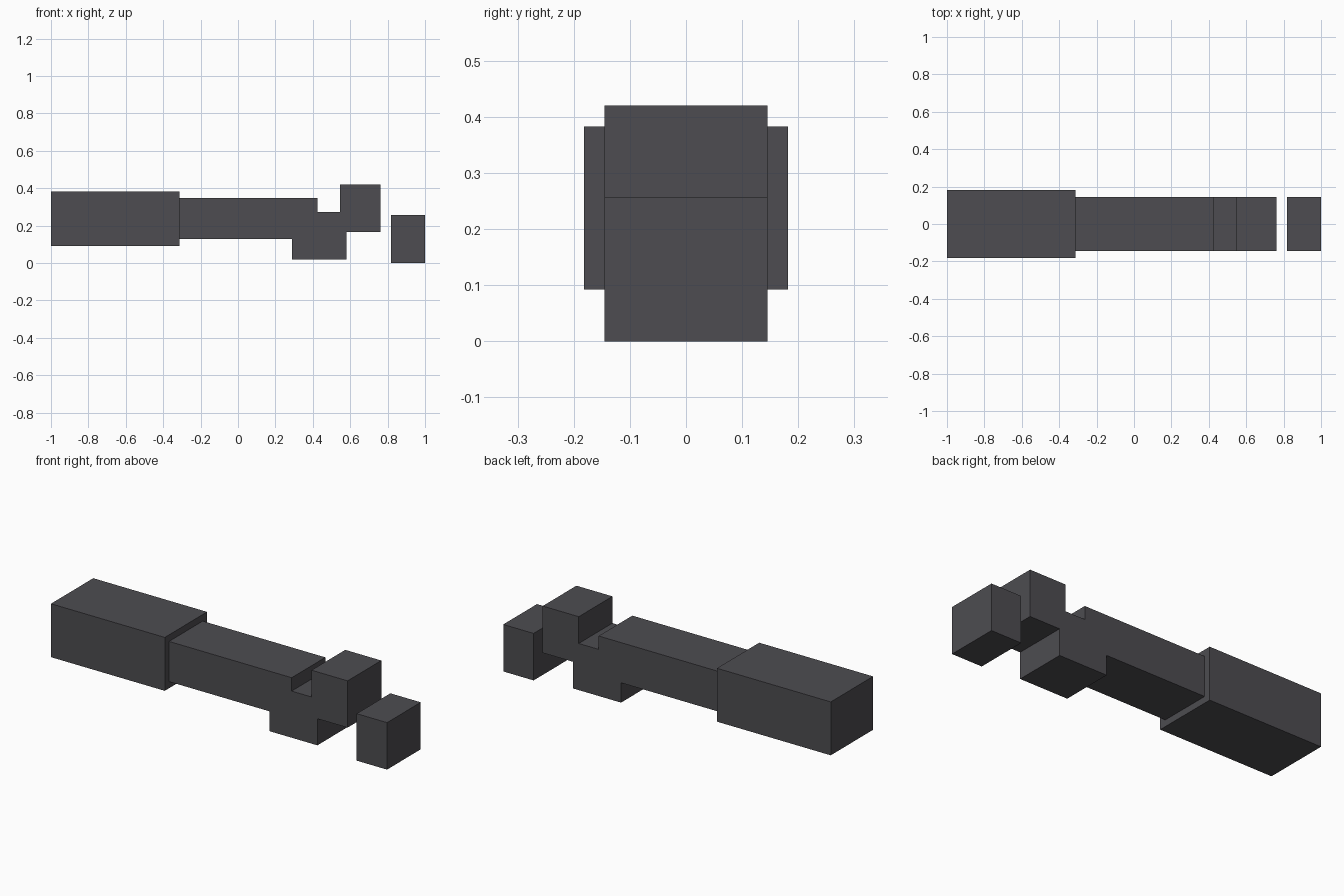
import bpy
import bmesh
from mathutils import Matrix, Vector

default_cube = bpy.data.objects.get("Cube")
if default_cube:
    bpy.data.objects.remove(default_cube, do_unlink=True)

# Single dark grey finish
DARK = (0.075, 0.073, 0.082, 1.0)
dark_grey = bpy.data.materials.new("dark_grey")
dark_grey.use_nodes = True
dark_grey.diffuse_color = DARK
shader = next(n for n in dark_grey.node_tree.nodes if n.type == "BSDF_PRINCIPLED")
shader.inputs["Base Color"].default_value = DARK


def add_block(name, x_range, z_range, half_depth):
    """Flat-sided block spanning the given ranges, centred on y = 0."""
    (x0, x1), (z0, z1) = x_range, z_range
    centre = Vector(((x0 + x1) / 2, 0, (z0 + z1) / 2))
    size = (x1 - x0, 2 * half_depth, z1 - z0, 1)
    bm = bmesh.new()
    bmesh.ops.create_cube(bm, size=1,
                          matrix=Matrix.Translation(centre) @ Matrix.Diagonal(size))
    mesh = bpy.data.meshes.new(name)
    bm.to_mesh(mesh)
    bm.free()
    mesh.materials.append(dark_grey)
    obj = bpy.data.objects.new(name, mesh)
    bpy.context.collection.objects.link(obj)


SLIM = 0.145

# Thick grip and the slimmer shaft that leaves it
add_block("grip", (-1.0, -0.314), (0.092, 0.383), 0.182)
add_block("shaft", (-0.314, 0.425), (0.128, 0.347), SLIM)

# Staggered blocks at the tip, the last one detached
add_block("lower_block", (0.29, 0.58), (0.02, 0.274), SLIM)
add_block("upper_block", (0.545, 0.762), (0.165, 0.42), SLIM)
add_block("end_block", (0.817, 1.0), (0.0, 0.256), SLIM)
